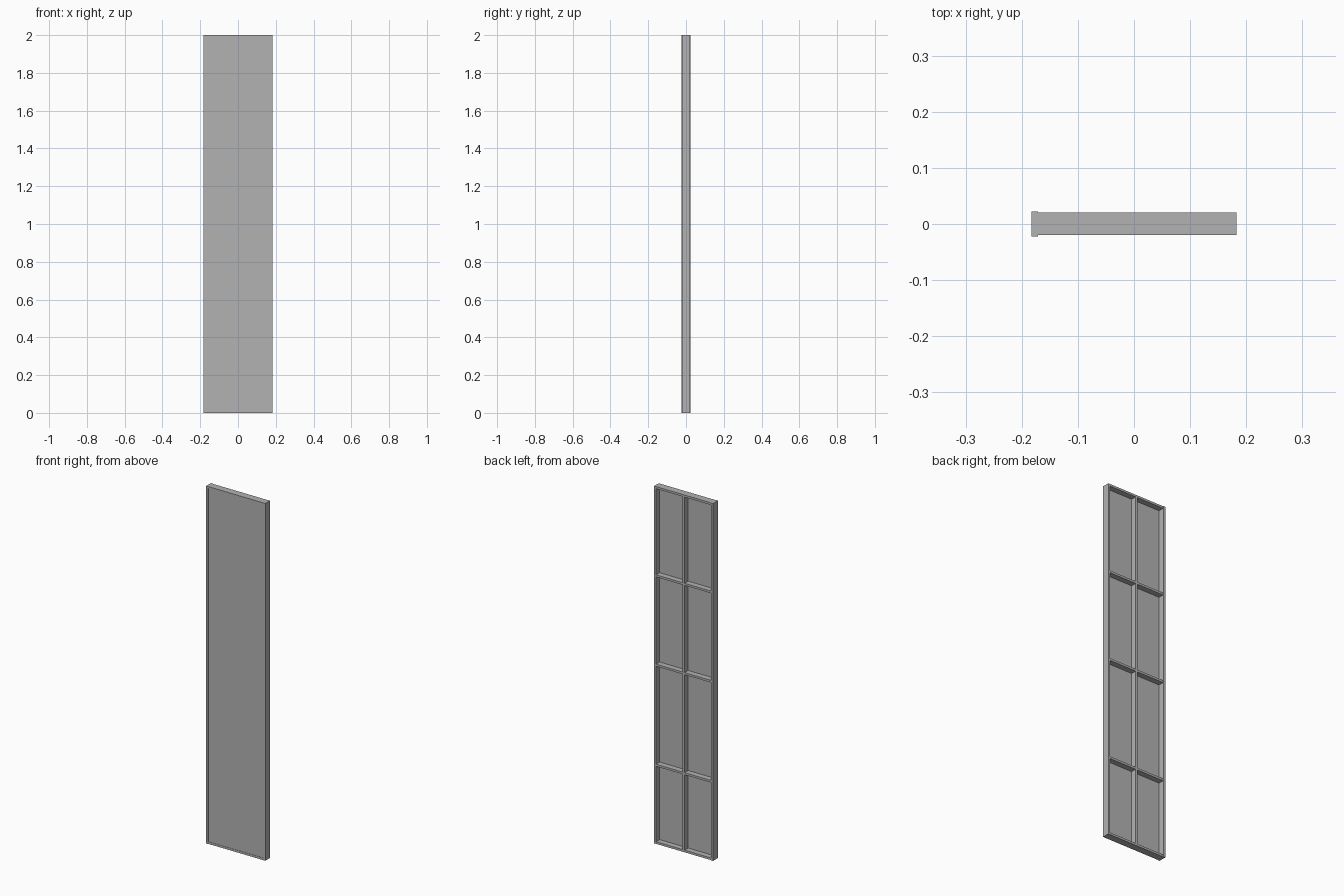
import bpy

# Remove the default cube
cube = bpy.data.objects.get("Cube")
if cube:
    bpy.data.objects.remove(cube, do_unlink=True)

# Single grey material
grey = bpy.data.materials.new("plain_grey")
grey.use_nodes = True
GREY = (0.45, 0.45, 0.45, 1)
grey.diffuse_color = GREY
grey.node_tree.nodes["Principled BSDF"].inputs["Base Color"].default_value = GREY


def box(name, x, y, z):
    """Box between the (low, high) limits on each axis."""
    spans = (x, y, z)
    bpy.ops.mesh.primitive_cube_add(size=1, location=[(a + b) / 2 for a, b in spans])
    obj = bpy.context.object
    obj.name = name
    obj.scale = [b - a for a, b in spans]
    bpy.ops.object.transform_apply(location=False, rotation=False, scale=True)
    obj.data.materials.append(grey)
    return obj


W, H, T = 0.183, 2.0, 0.012       # half width, height, bar thickness
FRONT, BACK = -0.02, 0.0205       # frame depth limits
PANEL = (-0.0185, -0.011)         # thin sheet near the front
inner = (-W + T, W - T)

# Outer frame: the hinge-side post is slightly deeper than the rest
box("edge_post", (-W, -W + T), (-0.0225, 0.0225), (0, H))
box("side_stile", (W - T, W), (FRONT, BACK), (0, H))
box("bottom_rail", inner, (FRONT, BACK), (0, T))
box("top_rail", inner, (FRONT, BACK), (H - T, H))

# Front sheet
box("front_panel", inner, PANEL, (T, H - T))

# Stiffening grid on the back
box("centre_stile", (-T / 2, T / 2), (PANEL[1], BACK), (T, H - T))
for i, z in enumerate((0.44, 1.0, 1.5)):
    for side, x in (("right", (inner[0], -T / 2)), ("left", (T / 2, inner[1]))):
        box(f"cross_rail_{i + 1}_{side}", x, (PANEL[1], BACK), (z - T / 2, z + T / 2))
